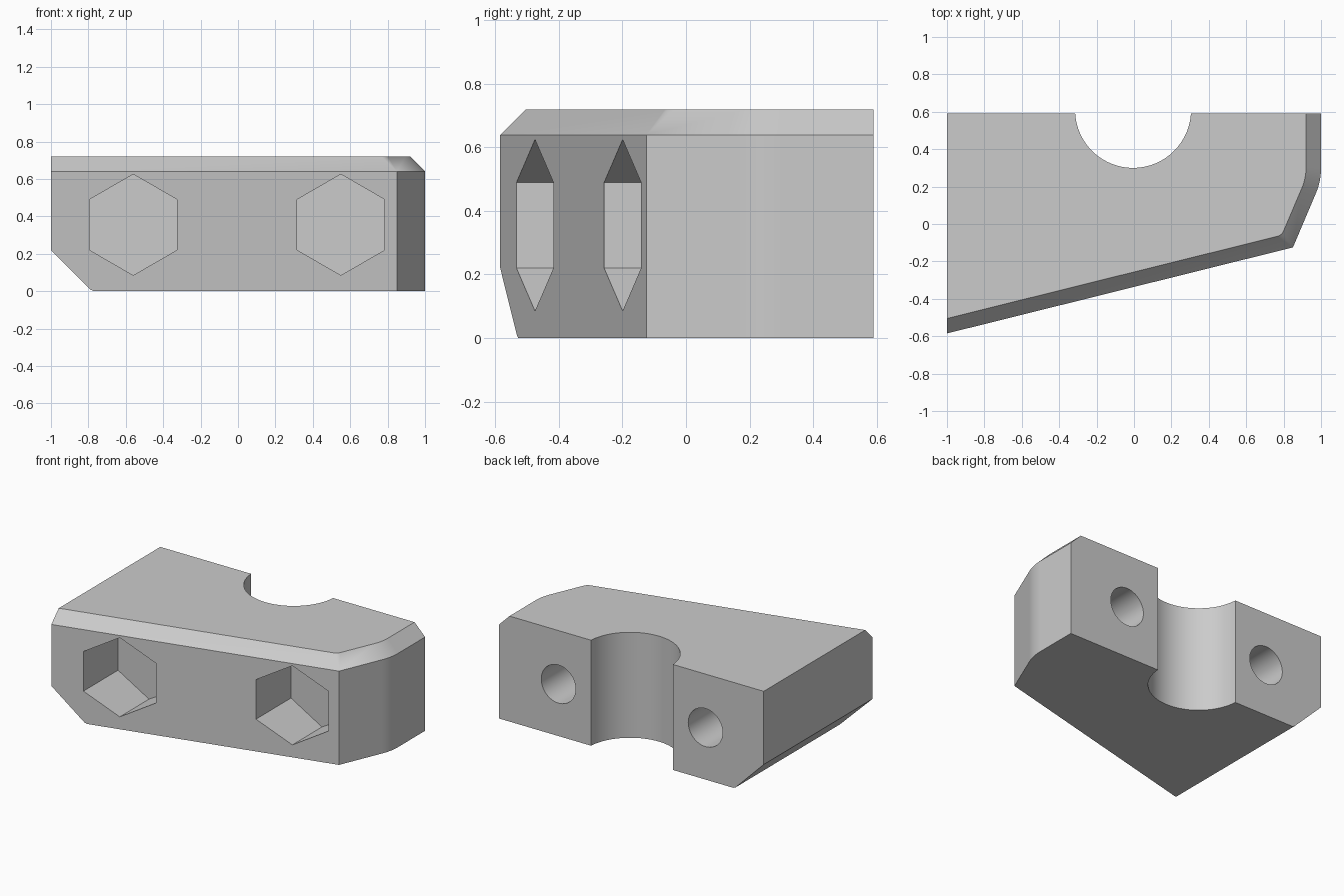
import bpy, bmesh
from math import pi
from mathutils import Vector

cube = bpy.data.objects.get("Cube")
if cube:
    bpy.data.objects.remove(cube, do_unlink=True)

HEIGHT, CHAMFER_Z, BACK = 0.72, 0.64, 0.59

grey = bpy.data.materials.new("light_grey")
grey.use_nodes = True
grey.diffuse_color = (0.6, 0.6, 0.6, 1)
grey.node_tree.nodes["Principled BSDF"].inputs["Base Color"].default_value = (0.6, 0.6, 0.6, 1)


def rounded(a, corner, b, tangent, steps=8):
    """Points of a rounded corner between the directions to a and b."""
    a, corner, b = Vector(a), Vector(corner), Vector(b)
    p = corner + (a - corner).normalized() * tangent
    q = corner + (b - corner).normalized() * tangent
    ts = [i / steps for i in range(steps + 1)]
    return [p * (1 - t) ** 2 + corner * 2 * t * (1 - t) + q * t * t for t in ts]


def outline(front_right, front_corner, side_corner, side_x, corner_round, side_round):
    """Plan outline, anticlockwise from the back right corner."""
    back_left = (side_x, BACK)
    return ([(-1, BACK), front_right]
            + rounded(front_right, front_corner, side_corner, corner_round)
            + rounded(front_corner, side_corner, back_left, side_round)
            + [back_left])


# Clamp body: straight walls, then a chamfer along the front and left side
wall = outline((-1, -0.585), (0.85, -0.125), (1, 0.229), 1, 0, 0.07)
top = outline((-1, -0.505), (0.79, -0.06), (0.92, 0.245), 0.92, 0.025, 0.06)
bm = bmesh.new()
loops = [[bm.verts.new((p[0], p[1], z)) for p in pts]
         for pts, z in ((wall, 0), (wall, CHAMFER_Z), (top, HEIGHT))]
for low, high in zip(loops, loops[1:]):
    for i in range(len(low)):
        j = (i + 1) % len(low)
        bm.faces.new((low[i], low[j], high[j], high[i]))
bm.faces.new(loops[0][::-1])
bm.faces.new(loops[-1])
bmesh.ops.remove_doubles(bm, verts=bm.verts, dist=0.0005)

# Sloped cut under the right end, with a slightly eased lower edge
for point, normal in (((-1, 0, 0.22), (-1, 0, -1)), ((-0.77, 0, 0), (-0.383, 0, -0.924))):
    cut = bmesh.ops.bisect_plane(bm, geom=bm.verts[:] + bm.edges[:] + bm.faces[:],
                                 plane_co=point, plane_no=normal, clear_outer=True)
    edges = [e for e in cut["geom_cut"] if isinstance(e, bmesh.types.BMEdge)]
    bmesh.ops.holes_fill(bm, edges=edges)
bmesh.ops.recalc_face_normals(bm, faces=bm.faces)
mesh = bpy.data.meshes.new("clamp_body")
bm.to_mesh(mesh)
bm.free()
body = bpy.data.objects.new("clamp_body", mesh)
bpy.context.collection.objects.link(body)
mesh.materials.append(grey)


def subtract(x, y0, y1, z, radius, sides, upright=False):
    """Cut a round or polygonal hole, along y or upright."""
    bpy.ops.mesh.primitive_cylinder_add(
        vertices=sides, radius=radius, depth=2 if upright else y1 - y0,
        location=(x, (y0 + y1) / 2, z), rotation=(0 if upright else pi / 2, 0, 0))
    cutter = bpy.context.object
    cutter.hide_render = True
    cutter.data.materials.append(grey)
    mod = body.modifiers.new("cut", "BOOLEAN")
    mod.operation, mod.solver, mod.object = "DIFFERENCE", "EXACT", cutter
    bpy.context.view_layer.objects.active = body
    bpy.ops.object.modifier_apply(modifier=mod.name)
    bpy.data.objects.remove(cutter, do_unlink=True)


# Half-round bar seat in the back
subtract(-0.005, 0.61, 0.61, 0.4, 0.31, 96, upright=True)

# Hexagonal nut pockets in the front and blind bolt holes in the back
for x, floor in ((-0.56, -0.16), (0.55, 0.12)):
    subtract(x, -0.9, floor, 0.355, 0.27, 6)
    subtract(x, floor + 0.02, 0.8, 0.355, 0.13, 48)

# Smooth round surfaces, flat planes
bpy.ops.object.select_all(action="DESELECT")
body.select_set(True)
bpy.context.view_layer.objects.active = body
bpy.ops.object.shade_smooth_by_angle(angle=pi / 9)
weighted = body.modifiers.new("flat_planes", "WEIGHTED_NORMAL")
weighted.keep_sharp = True
